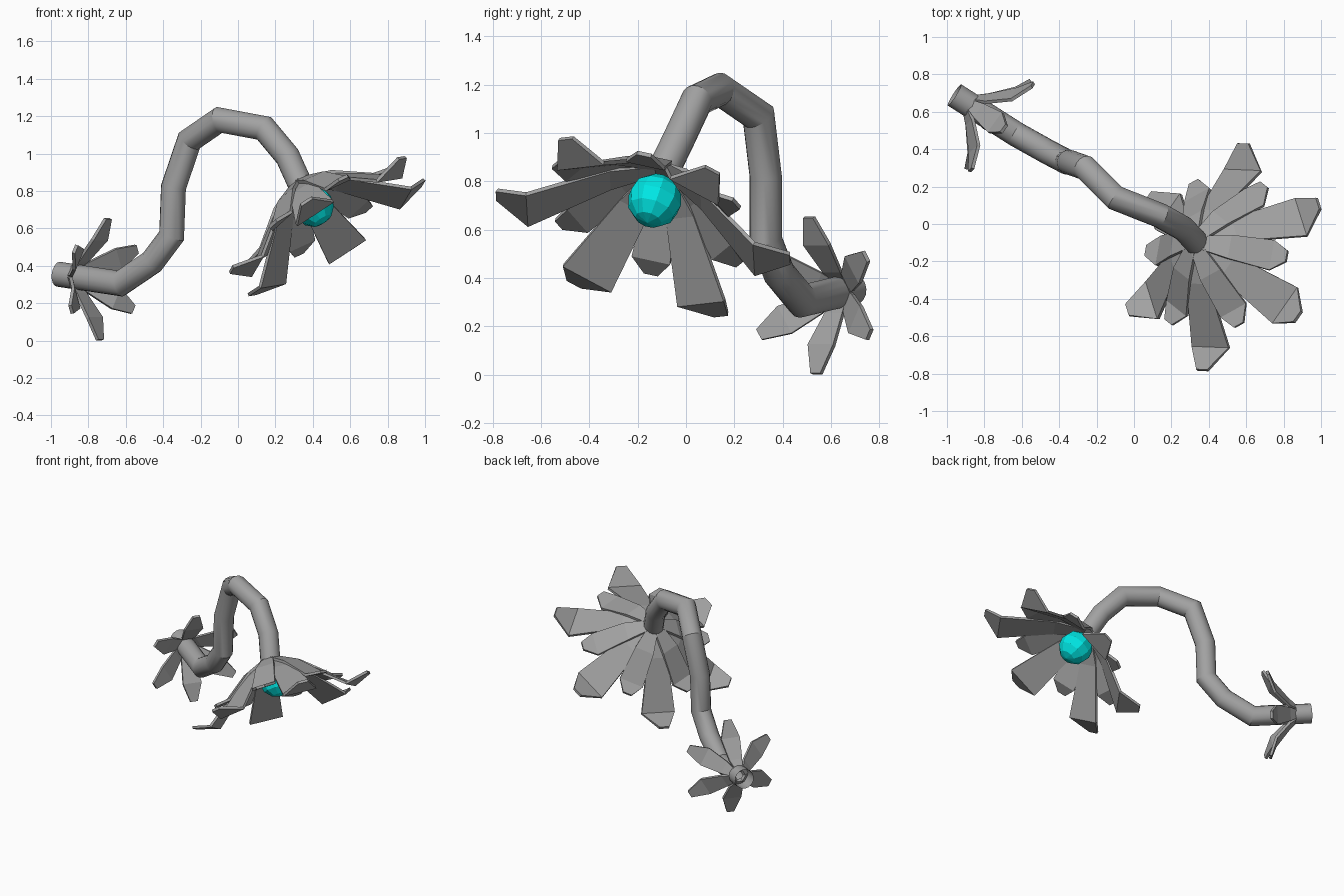
import bpy, bmesh, math
from mathutils import Vector, Matrix

cube = bpy.data.objects.get("Cube")
if cube:
    bpy.data.objects.remove(cube, do_unlink=True)


def material(name, color):
    mat = bpy.data.materials.new(name)
    mat.use_nodes = True
    mat.diffuse_color = color
    mat.node_tree.nodes["Principled BSDF"].inputs["Base Color"].default_value = color
    return mat


GREY = material("grey", (0.36, 0.36, 0.36, 1))
CYAN = material("cyan", (0.0, 0.8, 0.78, 1))


def finish(name, bm, mat):
    bmesh.ops.recalc_face_normals(bm, faces=bm.faces)
    mesh = bpy.data.meshes.new(name)
    bm.to_mesh(mesh)
    bm.free()
    mesh.materials.append(mat)
    obj = bpy.data.objects.new(name, mesh)
    bpy.context.collection.objects.link(obj)
    return obj


def tube(name, path, radius, sides, mat):
    """Pipe of constant width with mitred joints, open at its first end."""
    pts = [Vector(p) for p in path]
    dirs = [(b - a).normalized() for a, b in zip(pts, pts[1:])]
    side = dirs[0].cross(Vector((0, 0, 1))).normalized()
    up = side.cross(dirs[0])
    ring = []
    for i in range(sides):
        a = math.tau * i / sides
        ring.append(pts[0] + radius * (math.cos(a) * side + math.sin(a) * up))
    bm = bmesh.new()
    rows = [[bm.verts.new(co) for co in ring]]
    for i, d in enumerate(dirs):
        # slide the ring along the segment to the plane of the next joint
        n = (d + dirs[i + 1]).normalized() if i + 1 < len(dirs) else d
        ring = [co + d * ((pts[i + 1] - co).dot(n) / d.dot(n)) for co in ring]
        rows.append([bm.verts.new(co) for co in ring])
    for low, high in zip(rows, rows[1:]):
        for i in range(sides):
            j = (i + 1) % sides
            bm.faces.new((low[i], low[j], high[j], high[i]))
    bm.faces.new(rows[-1])
    return finish(name, bm, mat)


def petals(name, centre, axis, start, profile, angles, mat):
    """Ring of creased petals; profile rows are (radius, height, width)."""
    axis = Vector(axis).normalized()
    start = Vector(start)
    u = (start - axis * start.dot(axis)).normalized()
    v = axis.cross(u)
    for k, degrees in enumerate(angles):
        a = math.radians(degrees)
        out = u * math.cos(a) + v * math.sin(a)
        across = axis.cross(out)
        bm = bmesh.new()
        rows = []
        for r, h, w in profile:
            mid = Vector(centre) + out * r + axis * h
            rows.append([bm.verts.new(mid + across * w * s) for s in (-0.5, 0.5)])
        for low, high in zip(rows, rows[1:]):
            bm.faces.new((low[0], low[1], high[1], high[0]))
        obj = finish(f"{name}_{k + 1}", bm, mat)
        solid = obj.modifiers.new("thickness", 'SOLIDIFY')
        solid.thickness = 0.018
        solid.offset = 0


# Winding stem
stem = tube("stem", [
    (-0.96, 0.69, 0.355), (-0.63, 0.48, 0.305), (-0.46, 0.385, 0.42),
    (-0.355, 0.33, 0.56), (-0.345, 0.33, 0.82), (-0.26, 0.30, 1.07),
    (-0.10, 0.14, 1.18), (0.14, 0.045, 1.135), (0.265, -0.025, 0.985),
    (0.335, -0.10, 0.83)], 0.067, 16, GREY)

# Flower head: six long petals with six shorter ones between them
HEAD = (0.33, -0.10, 0.84)
AXIS = (0.52, -0.27, -0.81)
FIRST = (0.29, 0.54, -0.41)
petals("long_petal", HEAD, AXIS, FIRST,
       [(0.03, 0.0, 0.07), (0.2, 0.09, 0.14), (0.49, 0.32, 0.235), (0.63, 0.28, 0.07)],
       range(0, 360, 60), GREY)
petals("short_petal", HEAD, AXIS, FIRST,
       [(0.03, -0.01, 0.07), (0.18, 0.06, 0.13), (0.36, 0.205, 0.165), (0.45, 0.215, 0.06)],
       range(30, 360, 60), GREY)

# Glowing core, its poles along the flower axis
bm = bmesh.new()
turn = Vector(AXIS).to_track_quat('Z', 'Y').to_matrix().to_4x4()
bmesh.ops.create_uvsphere(bm, u_segments=10, v_segments=6, radius=0.113,
                          matrix=Matrix.Translation((0.40, -0.13, 0.72)) @ turn)
finish("core", bm, CYAN)

# Leaves around the foot of the stem
petals("foot_leaf", (-0.89, 0.65, 0.345), (0.80, -0.58, -0.08), (0, 0, 1),
       [(0.03, 0.0, 0.04), (0.09, 0.07, 0.09), (0.21, 0.17, 0.13), (0.325, 0.215, 0.05)],
       range(0, 360, 60), GREY)

# Smooth the stem while keeping its joints crisp
bpy.ops.object.select_all(action='DESELECT')
stem.select_set(True)
bpy.context.view_layer.objects.active = stem
bpy.ops.object.shade_smooth_by_angle(angle=math.radians(24))
